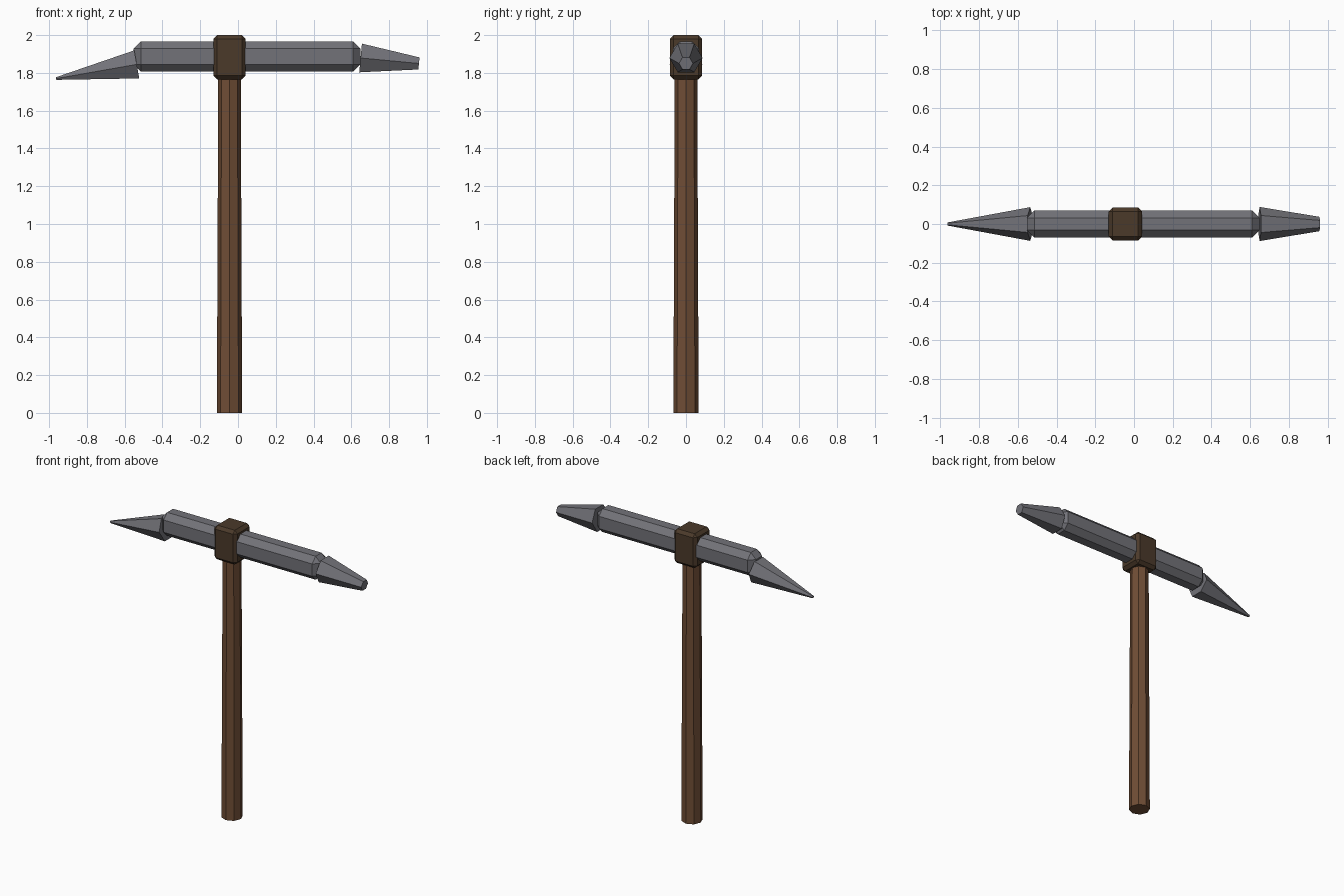
import bpy
import math
from mathutils import Vector

cube = bpy.data.objects.get("Cube")
if cube:
    bpy.data.objects.remove(cube, do_unlink=True)


def make_material(name, color):
    mat = bpy.data.materials.new(name)
    mat.use_nodes = True
    mat.diffuse_color = (*color, 1)
    mat.node_tree.nodes["Principled BSDF"].inputs["Base Color"].default_value = (*color, 1)
    return mat


steel = make_material("grey_steel", (0.17, 0.17, 0.19))
wood = make_material("brown_wood", (0.16, 0.075, 0.036))
binding = make_material("dark_brown_binding", (0.07, 0.042, 0.023))


def finish(name, mat):
    obj = bpy.context.object
    obj.name = name
    obj.data.materials.append(mat)
    return obj


def tapered(name, start, end, r_start, r_end, sides, mat):
    """Flat-sided cone from start to end, both in the y = 0 plane."""
    a, b = Vector(start), Vector(end)
    d = b - a
    bpy.ops.mesh.primitive_cone_add(
        vertices=sides, radius1=r_start, radius2=r_end, depth=d.length,
        location=(a + b) / 2, rotation=(0, math.atan2(d.x, d.z), 0))
    return finish(name, mat)


def chamfered_box(name, center, size, chamfer, mat):
    bpy.ops.mesh.primitive_cube_add(size=1, location=center)
    obj = finish(name, mat)
    obj.scale = size
    bpy.ops.object.transform_apply(location=False, rotation=False, scale=True)
    bevel = obj.modifiers.new("chamfer", 'BEVEL')
    bevel.width = chamfer
    bevel.segments = 1
    return obj


# Wooden shaft, slightly narrower at the top
tapered("handle", (-0.045, 0, 0), (-0.045, 0, 1.9), 0.067, 0.059, 8, wood)

# Block holding the head on the shaft
chamfered_box("head_socket", (-0.045, 0, 1.883), (0.172, 0.17, 0.234), 0.02, binding)

# Head: chamfered bar, long spike and blunt tip
chamfered_box("head_bar", (0.048, 0, 1.887), (1.2, 0.14, 0.16), 0.038, steel)
tapered("long_spike", (-0.536, 0, 1.845), (-0.963, 0, 1.77), 0.087, 0.008, 6, steel)
tapered("blunt_tip", (0.649, 0, 1.879), (0.958, 0, 1.85), 0.088, 0.037, 6, steel)
